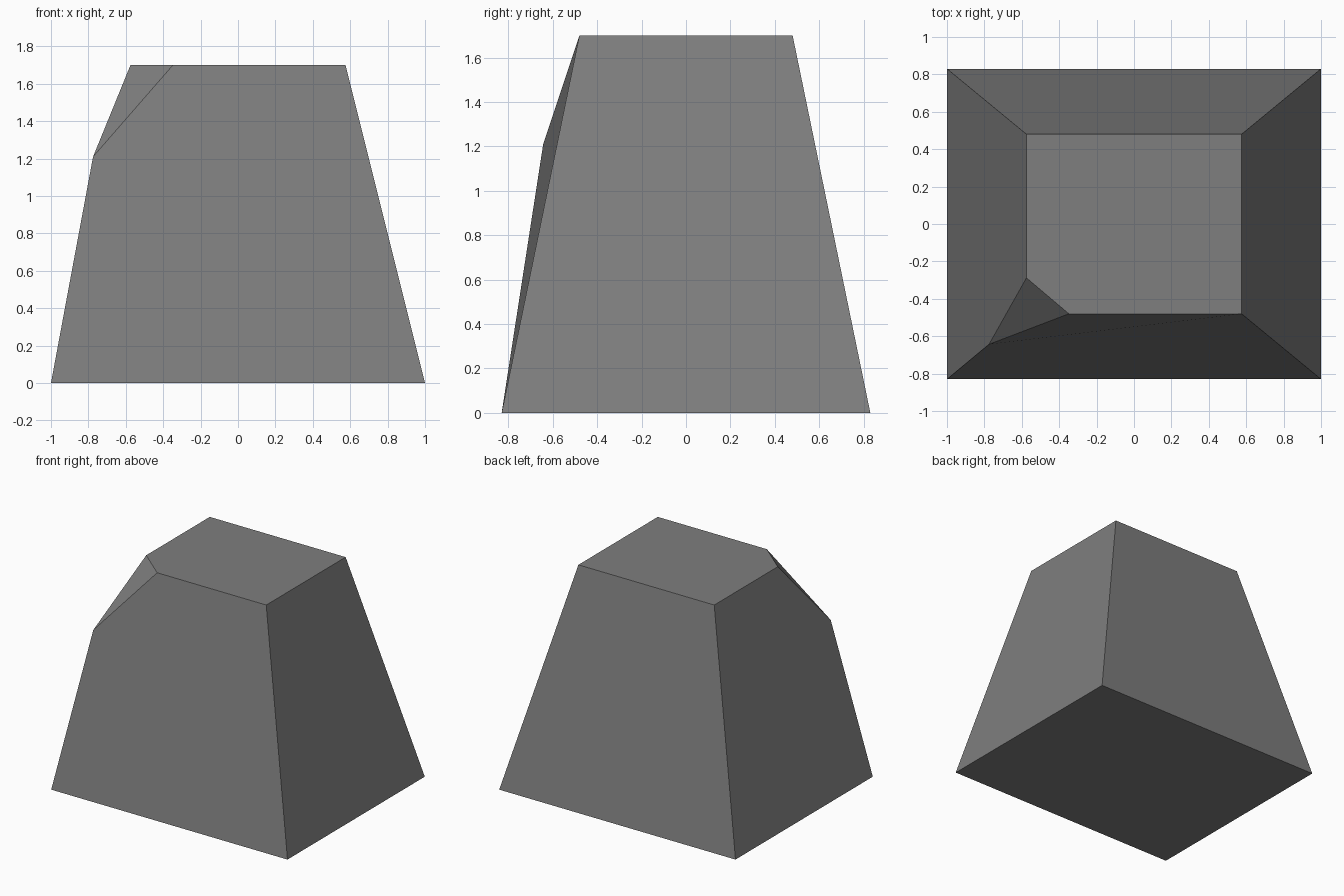
import bpy, bmesh

if "Cube" in bpy.data.objects:
    bpy.data.objects.remove(bpy.data.objects["Cube"])

BASE = (1.0, 0.83)      # half width / half depth at the bottom
TOP = (0.575, 0.48)     # half width / half depth at the top
HEIGHT = 1.70

grey = bpy.data.materials.new("dark grey stone")
grey.diffuse_color = (0.21, 0.21, 0.21, 1.0)
grey.use_nodes = True
grey.node_tree.nodes["Principled BSDF"].inputs["Base Color"].default_value = grey.diffuse_color

# Tapered block
bm = bmesh.new()
bmesh.ops.create_cube(bm, size=2.0)
for v in bm.verts:
    half = TOP if v.co.z > 0 else BASE
    v.co.x *= half[0]
    v.co.y *= half[1]
    v.co.z = HEIGHT if v.co.z > 0 else 0.0

# Chipped corner at the front left of the top
corner = min((v for v in bm.verts if v.co.z > 1), key=lambda v: v.co.x + v.co.y)
tip = corner.co.copy()
bmesh.ops.bevel(bm, geom=[corner], offset=0.2, offset_type='OFFSET',
                segments=1, profile=0.5, affect='VERTICES')
chip = sorted(bm.verts, key=lambda v: (v.co - tip).length)[:3]
low = min(chip, key=lambda v: v.co.z)
along_x = max(chip, key=lambda v: v.co.x)
along_y = next(v for v in chip if v is not low and v is not along_x)
low.co = (-0.775, -0.643, 1.21)
along_x.co = (-0.348, -TOP[1], HEIGHT)
along_y.co = (-TOP[0], -0.288, HEIGHT)

bmesh.ops.recalc_face_normals(bm, faces=bm.faces[:])
mesh = bpy.data.meshes.new("tapered_block")
bm.to_mesh(mesh)
bm.free()
mesh.materials.append(grey)
obj = bpy.data.objects.new("tapered_block", mesh)
bpy.context.collection.objects.link(obj)
